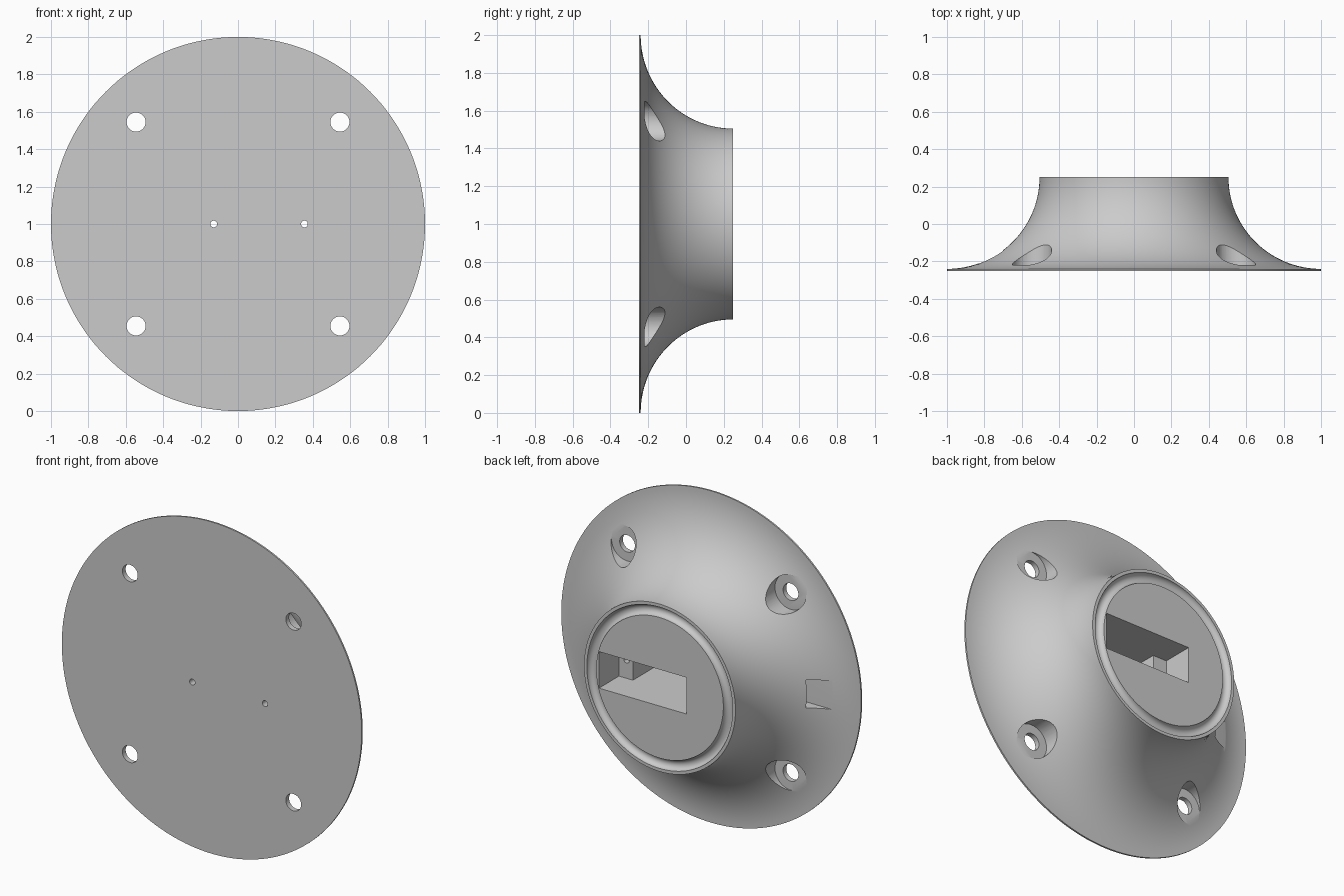
import bpy, bmesh, math
from mathutils import Matrix, Vector

if "Cube" in bpy.data.objects:
    bpy.data.objects.remove(bpy.data.objects["Cube"])

CZ = 1.0       # height of the flange axis, which runs along y
BACK = 0.25    # y of the raised mounting face
FRONT = -0.25  # y of the flat base

grey = bpy.data.materials.new("plain_grey")
grey.diffuse_color = (0.6, 0.6, 0.6, 1)
grey.use_nodes = True
grey.node_tree.nodes["Principled BSDF"].inputs["Base Color"].default_value = grey.diffuse_color


def finish(bm, name):
    bmesh.ops.recalc_face_normals(bm, faces=bm.faces)
    me = bpy.data.meshes.new(name)
    bm.to_mesh(me)
    bm.free()
    me.materials.append(grey)
    ob = bpy.data.objects.new(name, me)
    bpy.context.collection.objects.link(ob)
    return ob


def lathe(name, profile, steps=144):
    """Spin (radius, y) points about the y axis at height CZ."""
    bm = bmesh.new()
    vs = [bm.verts.new((r, y, CZ)) for r, y in profile]
    es = [bm.edges.new(p) for p in zip(vs, vs[1:])]
    bmesh.ops.spin(bm, geom=vs + es, cent=(0, 0, CZ), axis=(0, 1, 0),
                   angle=2 * math.pi, steps=steps)
    bmesh.ops.remove_doubles(bm, verts=bm.verts, dist=1e-4)
    return finish(bm, name)


def box(name, lo, hi):
    bm = bmesh.new()
    lo, hi = Vector(lo), Vector(hi)
    bmesh.ops.create_cube(bm, size=1, matrix=Matrix.Translation((lo + hi) / 2)
                          @ Matrix.Diagonal((*(hi - lo), 1)))
    return finish(bm, name)


def rod(name, x, z, radius, y0, y1, sides=40):
    bm = bmesh.new()
    bmesh.ops.create_cone(bm, cap_ends=True, segments=sides, radius1=radius,
                          radius2=radius, depth=y1 - y0,
                          matrix=Matrix.Translation((x, (y0 + y1) / 2, z))
                          @ Matrix.Rotation(math.pi / 2, 4, 'X'))
    return finish(bm, name)


# Flared body: flat base, thin edge, concave quarter arc, rim, round groove, flat face
R = 0.495
profile = [(0, FRONT), (1, FRONT)]
for i in range(33):
    a = math.pi / 2 * i / 32
    profile.append((1 - R * math.sin(a), BACK - 0.49 * math.cos(a)))
for i in range(13):
    a = math.pi * i / 12
    profile.append((0.455 + 0.031 * math.cos(a), BACK - 0.031 * math.sin(a)))
profile.append((0, BACK))
body = lathe("flared_mount", profile)

# Cutters: rectangular pocket, deeper well between its ledges, side cable channel
cutters = [
    box("pocket_cutter", (-0.18, 0.06, CZ - 0.11), (0.405, 0.4, CZ + 0.11)),
    box("well_cutter", (-0.087, -0.215, CZ - 0.11), (0.312, 0.4, CZ + 0.11)),
    box("channel_cutter", (-1.1, -0.21, CZ - 0.085), (0.0, -0.143, CZ + 0.085)),
]
# Small screw holes through the ledges
for x in (-0.13, 0.355):
    cutters.append(rod("small_hole_cutter", x, CZ, 0.018, -0.4, 0.15, 24))
# Four counterbored mounting holes
for sx in (-1, 1):
    for sz in (-1, 1):
        x, z = sx * 0.545, CZ + sz * 0.545
        cutters.append(rod("counterbore_cutter", x, z, 0.105, -0.219, 0.4, 48))
        cutters.append(rod("mount_hole_cutter", x, z, 0.051, -0.4, 0.1))

bpy.context.view_layer.objects.active = body
body.select_set(True)
for c in cutters:
    c.hide_render = True
    m = body.modifiers.new("cut", 'BOOLEAN')
    m.operation = 'DIFFERENCE'
    m.solver = 'EXACT'
    m.object = c
    bpy.ops.object.modifier_apply(modifier=m.name)
for c in cutters:
    bpy.data.objects.remove(c, do_unlink=True)

bpy.ops.object.shade_smooth_by_angle(angle=math.radians(30))
